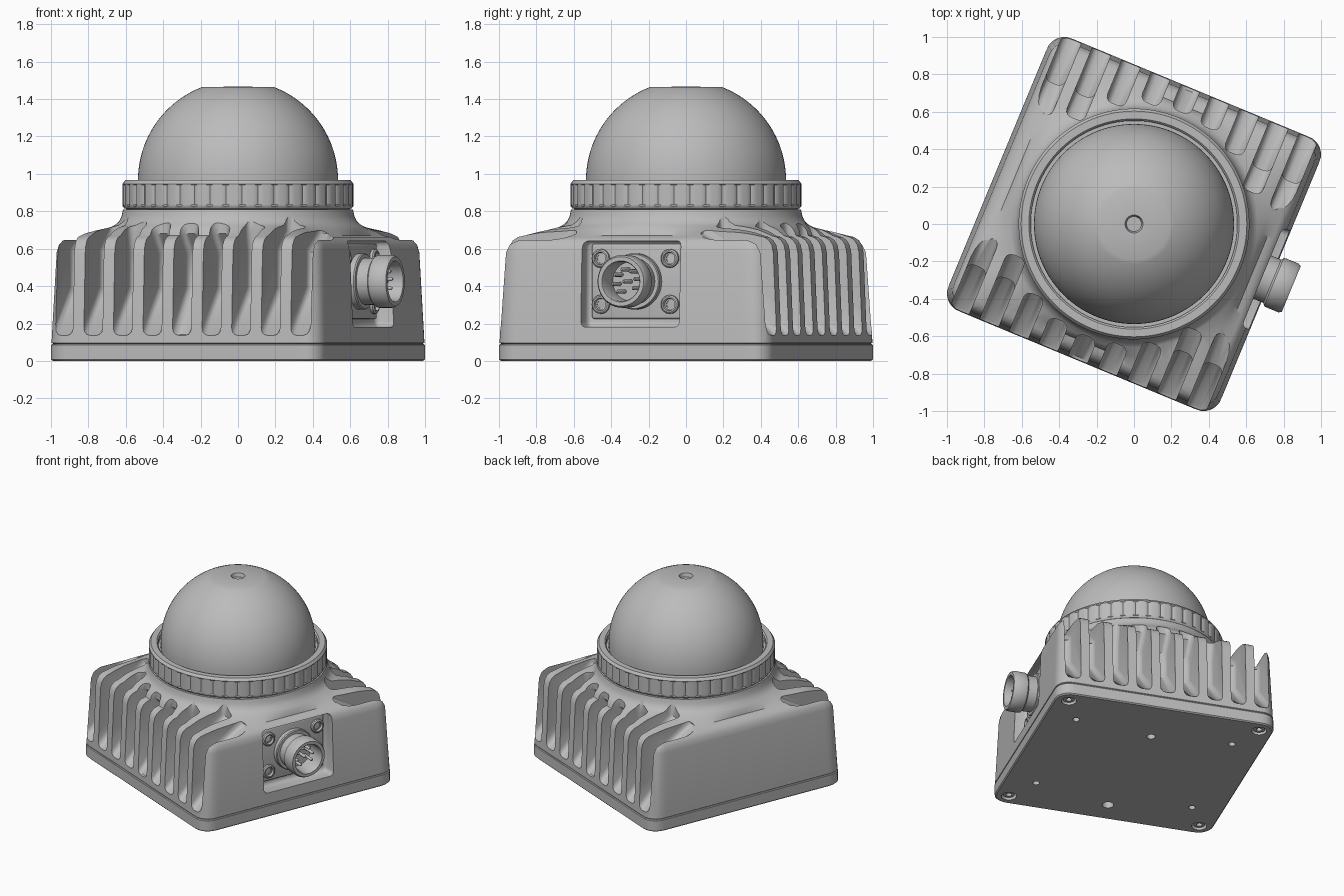
import bpy, bmesh
from math import sin, cos, pi, sqrt, radians
from mathutils import Matrix

cube = bpy.data.objects.get("Cube")
if cube:
    bpy.data.objects.remove(cube, do_unlink=True)

TURN = radians(-22.5)      # the housing stands turned about z
HALF, CORNER = 0.789, 0.1  # half side and corner radius of the square base
MID_Z = 0.425              # connector axis height

grey = bpy.data.materials.new("cast grey")
grey.use_nodes = True
grey.diffuse_color = (0.5, 0.5, 0.5, 1)
grey.node_tree.nodes["Principled BSDF"].inputs["Base Color"].default_value = (0.5, 0.5, 0.5, 1)


def finish(name, bm, cutter=None):
    """Turn a bmesh into a smooth-shaded object, cutting it if asked."""
    bmesh.ops.recalc_face_normals(bm, faces=bm.faces)
    mesh = bpy.data.meshes.new(name)
    bm.to_mesh(mesh)
    bm.free()
    mesh.materials.append(grey)
    obj = bpy.data.objects.new(name, mesh)
    bpy.context.collection.objects.link(obj)
    obj.rotation_euler.z = TURN
    if cutter:
        tool = finish(name + "_cutter", cutter)
        tool.hide_render = True
        mod = obj.modifiers.new("cut", 'BOOLEAN')
        mod.operation, mod.solver, mod.object = 'DIFFERENCE', 'EXACT', tool
        bpy.context.view_layer.update()
        graph = bpy.context.evaluated_depsgraph_get()
        cut = bpy.data.meshes.new_from_object(obj.evaluated_get(graph))
        obj.modifiers.clear()
        obj.data = cut
        bpy.data.objects.remove(tool, do_unlink=True)
    bpy.ops.object.select_all(action='DESELECT')
    obj.select_set(True)
    bpy.context.view_layer.objects.active = obj
    bpy.ops.object.shade_smooth_by_angle(angle=radians(35))
    return obj


def loft(bm, rings):
    """Skin a list of equal point rings and cap both ends."""
    loops = [[bm.verts.new(p) for p in ring] for ring in rings]
    n = len(loops[0])
    for a, b in zip(loops, loops[1:]):
        for i in range(n):
            j = (i + 1) % n
            bm.faces.new((a[i], a[j], b[j], b[i]))
    bm.faces.new(loops[0])
    bm.faces.new(loops[-1])


def lathe(bm, profile, segs=32, matrix=Matrix()):
    """Spin (radius, height) points about z, then place the result."""
    angles = [2 * pi * i / segs for i in range(segs)]
    loft(bm, [[matrix @ Matrix.Translation((r * cos(a), r * sin(a), z)).translation
               for a in angles] for r, z in profile])


def square_ring(z, half, blend=0.0, radius=0.0, n=240):
    """Rounded square outline, optionally blended towards a circle."""
    pts = []
    for i in range(n):
        a = 2 * pi * i / n
        c, s = sorted((abs(cos(a)), abs(sin(a))), reverse=True)
        q = half - CORNER
        if half * s / c <= q:
            d = half / c
        else:
            b = q * (c + s)
            d = b + sqrt(b * b - 2 * q * q + CORNER ** 2)
        d = d * (1 - blend) + radius * blend
        pts.append((d * cos(a), d * sin(a), z))
    return pts


def box(bm, x0, x1, y, z0, z1, bevel):
    m = Matrix.Translation(((x0 + x1) / 2, 0, (z0 + z1) / 2)) @ Matrix.Diagonal((x1 - x0, 2 * y, z1 - z0, 1))
    verts = bmesh.ops.create_cube(bm, size=1, matrix=m)["verts"]
    edges = {e for v in verts for e in v.link_edges}
    bmesh.ops.bevel(bm, geom=list(edges), offset=bevel, segments=3, profile=0.5, affect='EDGES')


def groove(x, side):
    """One cooling groove: a rounded slot with a curved floor."""
    bm = bmesh.new()
    inner = max(0.36, sqrt(0.65 ** 2 - min(x * x, 0.4)))
    wall = max(0.53, inner - 0.09)
    profile = [(inner, 0.95), (inner, 0.68), (max(wall, inner + 0.04) if inner < 0.5 else wall, 0.58),
               (wall, 0.38), (0.77, 0.14), (0.95, 0.10), (0.95, 0.95)]
    face = bm.faces.new([bm.verts.new((x - 0.054, side * y, z)) for y, z in profile])
    out = bmesh.ops.extrude_face_region(bm, geom=[face])["geom"]
    bmesh.ops.translate(bm, vec=(0.108, 0, 0), verts=[g for g in out if isinstance(g, bmesh.types.BMVert)])
    bmesh.ops.recalc_face_normals(bm, faces=bm.faces)
    rim = [e for e in bm.edges if abs(e.verts[0].co.x - e.verts[1].co.x) < 1e-5
           and max(v.co.z for v in e.verts) < 0.96 and min(v.co.z for v in e.verts) < 0.9]
    bmesh.ops.bevel(bm, geom=rim, offset=0.035, segments=3, profile=0.5, affect='EDGES')
    return bm


# Base plate with counterbored corners and mounting holes
bm = bmesh.new()
loft(bm, [square_ring(z, h) for z, h in ((0, 0.781), (0.008, HALF), (0.085, HALF), (0.09, 0.785))])
holes = bmesh.new()
corners = [(sx, sy) for sx in (-1, 1) for sy in (-1, 1)]
for sx, sy in corners:
    lathe(holes, [(0.052, -0.05), (0.052, 0.05)], 24, Matrix.Translation((0.69 * sx, 0.69 * sy, 0)))
    lathe(holes, [(0.024, -0.05), (0.024, 0.06)], 20, Matrix.Translation((0.565 * sx, 0.46 * sy, 0)))
for y, r in ((0.39, 0.03), (-0.6, 0.04)):
    lathe(holes, [(r, -0.05), (r, 0.06)], 24, Matrix.Translation((0, y, 0)))
finish("base_plate", bm, holes)

# Screws in the plate corners
bm = bmesh.new()
for sx, sy in corners:
    lathe(bm, [(0.02, 0.035), (0.02, 0.012), (0.04, 0.012), (0.04, 0.055)], 20,
          Matrix.Translation((0.69 * sx, 0.69 * sy, 0)))
finish("base_screws", bm)

# Housing: drafted square block rising into a round neck
bm = bmesh.new()
rings = [square_ring(z, h) for z, h in
         ((0.09, 0.778), (0.097, 0.787), (0.58, 0.766), (0.62, 0.757), (0.645, 0.74),
          (0.662, 0.715), (0.67, 0.685))]
rings += [square_ring(z, 0.685, t, r) for z, t, r in
          ((0.7, 0.5, 0.67), (0.725, 1, 0.66), (0.745, 1, 0.637), (0.775, 1, 0.622), (0.81, 1, 0.615))]
loft(bm, rings)
cutters = bmesh.new()
for i in range(-4, 5):
    for side in (-1, 1):
        part = groove(i * 0.171, side)
        temp = bpy.data.meshes.new("groove")
        part.to_mesh(temp)
        part.free()
        cutters.from_mesh(temp)
        bpy.data.meshes.remove(temp)
box(cutters, 0.68, 1.0, 0.285, 0.18, 0.642, 0.03)
finish("housing", bm, cutters)

# Clamping collar with evenly notched grip
bm = bmesh.new()
collar = [(0.585, 0.80, 0), (0.6, 0.815, 0), (0.608, 0.815, 0), (0.617, 0.828, 0), (0.617, 0.835, 1),
          (0.617, 0.94, 1), (0.617, 0.947, 0), (0.603, 0.966, 0), (0.562, 0.966, 0), (0.552, 0.955, 0),
          (0.552, 0.925, 0)]
steps = 44 * 5
loft(bm, [[((r - 0.01 * notch * (i % 5 == 0)) * cos(2 * pi * i / steps),
            (r - 0.01 * notch * (i % 5 == 0)) * sin(2 * pi * i / steps), z) for i in range(steps)]
          for r, z, notch in collar])
finish("collar", bm)

# Dome with flattened crown and a small centre hole
R, BASE = 0.535, 0.965
top = radians(69.2)
dome = [(R, 0.915)] + [(R * cos(top * i / 24), BASE + R * sin(top * i / 24)) for i in range(25)]
dome += [(0.048, 1.466), (0.044, 1.455), (0.04, 1.44)]
bm = bmesh.new()
lathe(bm, dome, 96)
finish("dome", bm)

# Connector flange and its four screws
bm = bmesh.new()
box(bm, 0.66, 0.7, 0.257, 0.225, 0.625, 0.012)
finish("connector_flange", bm)
AXIS = Matrix.Translation((0, 0, MID_Z)) @ Matrix.Rotation(pi / 2, 4, 'Y')
bm = bmesh.new()
for sx, sy in corners:
    lathe(bm, [(0.05, 0.69), (0.05, 0.715), (0.042, 0.722), (0.034, 0.722), (0.03, 0.705),
               (0.022, 0.705), (0.022, 0.695)], 20,
          AXIS @ Matrix.Translation((0.123 * sx, 0.2 * sy, 0)))
finish("flange_screws", bm)

# Threaded connector socket and pins
bm = bmesh.new()
lathe(bm, [(0.15, 0.69), (0.15, 0.73), (0.145, 0.737), (0.125, 0.737), (0.125, 0.80), (0.138, 0.81),
           (0.141, 0.82), (0.141, 0.895), (0.132, 0.91), (0.11, 0.91), (0.105, 0.90), (0.105, 0.77)], 48, AXIS)
finish("connector_socket", bm)
bm = bmesh.new()
for i in range(8):
    a = 2 * pi * i / 8 + 0.2
    r = 0.065 if i else 0
    lathe(bm, [(0.011, 0.76), (0.011, 0.86), (0.006, 0.87)], 12,
          AXIS @ Matrix.Translation((r * cos(a), r * sin(a), 0)))
finish("connector_pins", bm)
